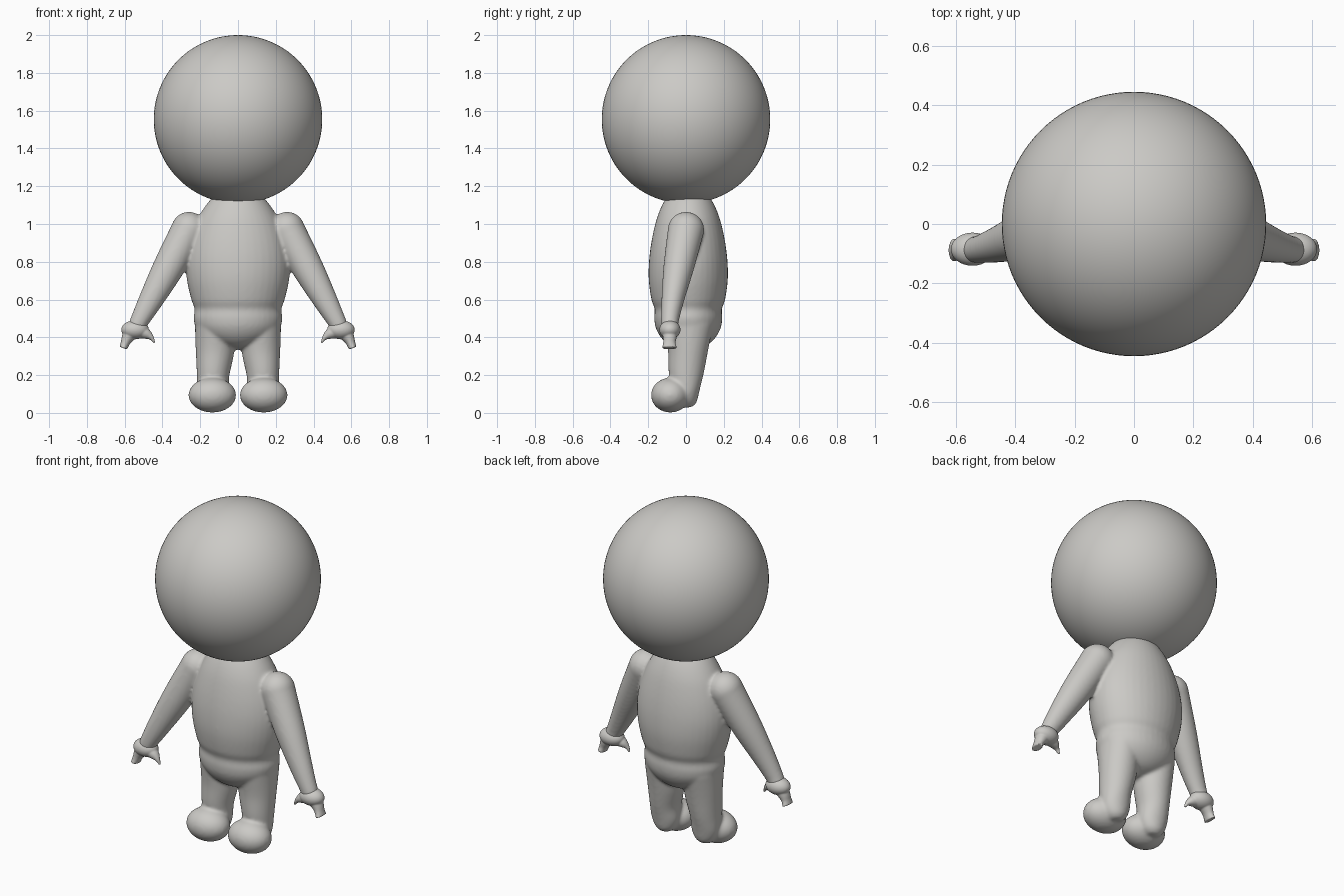
import bpy, bmesh, math
from mathutils import Vector, Matrix

cube = bpy.data.objects.get("Cube")
if cube:
    bpy.data.objects.remove(cube, do_unlink=True)

CLAY = (0.6, 0.59, 0.565, 1)
clay = bpy.data.materials.new("warm grey clay")
clay.use_nodes = True
clay.diffuse_color = CLAY
clay.node_tree.nodes["Principled BSDF"].inputs["Base Color"].default_value = CLAY


def spline(a, b, c, d, t):
    """Catmull-Rom blend between sections b and c."""
    return [0.5 * (2 * q + (r - p) * t + (2 * p - 5 * q + 4 * r - s) * t * t
                   + (3 * q - p - 3 * r + s) * t ** 3) for p, q, r, s in zip(a, b, c, d)]


def loft(bm, sections, side=1, steps=6, sides=40):
    """Closed tube through sections (x, y, z, radius across, radius in depth)."""
    pts = [sections[0]] + sections + [sections[-1]]
    path = [spline(*pts[i:i + 4], k / steps)
            for i in range(len(sections) - 1) for k in range(steps)]
    path.append(sections[-1])
    rings = []
    for i, (x, y, z, ra, rb) in enumerate(path):
        before, after = path[max(i - 1, 0)], path[min(i + 1, len(path) - 1)]
        tangent = (Vector(after[:3]) - Vector(before[:3])).normalized()
        across = Vector((0, 1, 0)).cross(tangent).normalized()
        depth = tangent.cross(across)
        ring = []
        for k in range(sides):
            a = math.tau * k / sides
            p = Vector((x, y, z)) + across * ra * math.cos(a) + depth * rb * math.sin(a)
            ring.append(bm.verts.new((p.x * side, p.y, p.z)))
        rings.append(ring)
    for low, high in zip(rings, rings[1:]):
        for k in range(sides):
            n = (k + 1) % sides
            bm.faces.new((low[k], low[n], high[n], high[k]))
    bm.faces.new(rings[0][::-1])
    bm.faces.new(rings[-1])


def ball(bm, centre, radii, side=1):
    x, y, z = centre
    matrix = Matrix.Translation((x * side, y, z)) @ Matrix.Diagonal((*radii, 1))
    bmesh.ops.create_uvsphere(bm, u_segments=48, v_segments=32, radius=1, matrix=matrix)


def finish(bm, name, voxel=None, smoothing=0):
    bmesh.ops.recalc_face_normals(bm, faces=bm.faces)
    for f in bm.faces:
        f.smooth = True
    mesh = bpy.data.meshes.new(name)
    bm.to_mesh(mesh)
    bm.free()
    mesh.materials.append(clay)
    obj = bpy.data.objects.new(name, mesh)
    bpy.context.collection.objects.link(obj)
    if voxel:
        fuse = obj.modifiers.new("fuse", 'REMESH')
        fuse.mode = 'VOXEL'
        fuse.voxel_size = voxel
        fuse.use_smooth_shade = True
        soften = obj.modifiers.new("soften", 'SMOOTH')
        soften.factor = 0.5
        soften.iterations = smoothing
    return obj


# Head
bm = bmesh.new()
bmesh.ops.create_uvsphere(bm, u_segments=96, v_segments=64, radius=0.446,
                          matrix=Matrix.Translation((0, 0, 1.554)))
finish(bm, "head")

# Torso, with a soft belly fold near the bottom
bm = bmesh.new()
Y = 0.012
loft(bm, [(0, Y, 0.335, 0.03, 0.03), (0, Y, 0.36, 0.11, 0.1),
          (0, Y, 0.4, 0.18, 0.145), (0, Y, 0.45, 0.222, 0.172),
          (0, Y, 0.5, 0.235, 0.18), (0, Y, 0.55, 0.23, 0.178),
          (0, Y, 0.6, 0.247, 0.195), (0, Y, 0.7, 0.27, 0.209),
          (0, Y, 0.8, 0.277, 0.208), (0, Y, 0.9, 0.262, 0.196),
          (0, Y, 1.0, 0.228, 0.175), (0, Y, 1.07, 0.19, 0.152),
          (0, Y, 1.13, 0.145, 0.122), (0, Y, 1.17, 0.1, 0.09)])

# Arms, legs and feet, fused into the torso
for side in (1, -1):
    ball(bm, (0.26, 0, 0.97), (0.094, 0.096, 0.094), side)
    loft(bm, [(0.26, 0, 0.97, 0.093, 0.096), (0.37, -0.04, 0.765, 0.083, 0.08),
              (0.46, -0.07, 0.6, 0.065, 0.06), (0.52, -0.085, 0.49, 0.05, 0.047),
              (0.54, -0.085, 0.45, 0.045, 0.045)], side)
    loft(bm, [(0.125, 0, 0.03, 0.03, 0.03), (0.127, 0, 0.055, 0.06, 0.055),
              (0.13, 0, 0.11, 0.082, 0.07), (0.132, 0, 0.2, 0.086, 0.091),
              (0.122, 0.01, 0.33, 0.102, 0.106), (0.122, 0.015, 0.47, 0.106, 0.13)], side)
    ball(bm, (0.136, -0.083, 0.094), (0.126, 0.102, 0.092), side)
finish(bm, "body", voxel=0.009, smoothing=8)

# Hands: round palm, flat flared mitten fingers and a pointed thumb
for side, name in ((1, "left_hand"), (-1, "right_hand")):
    bm = bmesh.new()
    ball(bm, (0.545, -0.085, 0.44), (0.073, 0.056, 0.05), side)
    loft(bm, [(0.55, -0.085, 0.45, 0.05, 0.045), (0.583, -0.086, 0.4, 0.033, 0.036),
              (0.597, -0.088, 0.37, 0.024, 0.033), (0.607, -0.088, 0.343, 0.021, 0.04)], side)
    loft(bm, [(0.52, -0.09, 0.435, 0.04, 0.04), (0.48, -0.095, 0.415, 0.026, 0.028),
              (0.456, -0.1, 0.395, 0.012, 0.014), (0.442, -0.1, 0.37, 0.005, 0.006)], side)
    finish(bm, name, voxel=0.004, smoothing=4)
